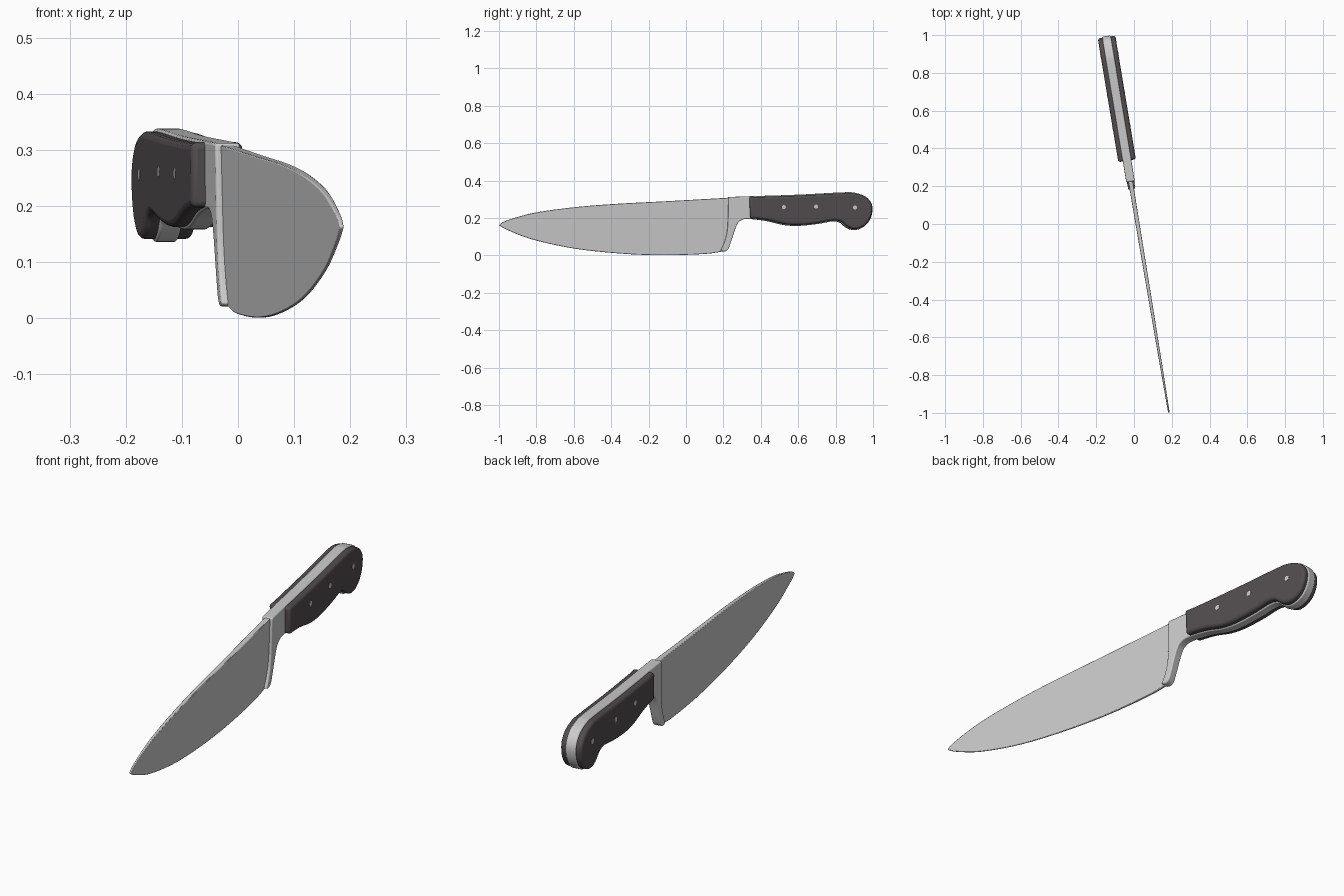
import bpy, bmesh, math
from mathutils import Vector

if "Cube" in bpy.data.objects:
    bpy.data.objects.remove(bpy.data.objects["Cube"])

ANGLE = math.atan(0.166)      # knife is turned slightly about z
OFFSET = 0.019


def place(ob):
    ob.rotation_euler.z = ANGLE
    ob.location.x = OFFSET


def outline(runs, steps=5):
    """Closed outline: each run is smooth, corners stay sharp between runs."""
    out = []
    for run in runs:
        p = [Vector((y / math.cos(ANGLE), z)) for y, z in run]
        q = [2 * p[0] - p[1]] + p + [2 * p[-1] - p[-2]]
        for i in range(len(p) - 1):
            a, b, c, d = q[i:i + 4]
            n = steps if len(p) > 2 else 1
            for k in range(n):
                t = k / n
                out.append(0.5 * (2 * b + (c - a) * t + (2 * a - 5 * b + 4 * c - d) * t * t
                                  + (3 * b - a - 3 * c + d) * t ** 3))
    return out


def inset(pts, dist):
    area = sum(a.x * b.y - b.x * a.y for a, b in zip(pts, pts[1:] + pts[:1]))
    s = 1 if area > 0 else -1
    res = []
    for i, p in enumerate(pts):
        t = (pts[(i + 1) % len(pts)] - pts[i - 1]).normalized()
        res.append(p + Vector((-t.y, t.x)) * dist * s)
    return res


def plate(name, pts, x0, x1, bevel, segs=3):
    """Solid between the surfaces x0(y, z) and x1(y, z) over an outline."""
    bm = bmesh.new()
    a = [bm.verts.new((x0(p.x, p.y), p.x, p.y)) for p in pts]
    b = [bm.verts.new((x1(p.x, p.y), p.x, p.y)) for p in pts]
    bm.faces.new(a)
    bm.faces.new(b[::-1])
    for i in range(len(pts)):
        j = (i + 1) % len(pts)
        bm.faces.new((a[j], a[i], b[i], b[j]))
    bmesh.ops.recalc_face_normals(bm, faces=bm.faces)
    me = bpy.data.meshes.new(name)
    bm.to_mesh(me)
    bm.free()
    ob = bpy.data.objects.new(name, me)
    bpy.context.collection.objects.link(ob)
    m = ob.modifiers.new("Bevel", 'BEVEL')
    m.width, m.segments = bevel, segs
    m.limit_method, m.angle_limit = 'ANGLE', math.radians(50)
    m.use_clamp_overlap = False
    bpy.context.view_layer.objects.active = ob
    ob.select_set(True)
    bpy.ops.object.shade_smooth_by_angle(angle=math.radians(35))
    ob.select_set(False)
    place(ob)
    return ob


# Blade: wedge, thickest at the spine by the heel
blade = outline([
    [(-0.998, 0.165), (-0.96, 0.186), (-0.82, 0.226), (-0.62, 0.255), (-0.4, 0.274),
     (-0.1, 0.29), (0.24, 0.309)],
    [(0.24, 0.309), (0.235, 0.13), (0.2, 0.022)],
    [(0.2, 0.022), (0.1, 0.008), (-0.12, 0.001), (-0.35, 0.01), (-0.6, 0.037),
     (-0.82, 0.085), (-0.95, 0.134), (-0.998, 0.16)],
    [(-0.998, 0.16), (-0.998, 0.165)]])
half = lambda y, z: 0.0049 + 0.0042 * y + 0.02 * z
plate("blade", blade, lambda y, z: -half(y, z), half, 0.0025, 2)

# Handle contours shared by the metal core and the scales
top = [(0.33, 0.316), (0.6, 0.325), (0.83, 0.337), (0.9, 0.335), (0.96, 0.313),
       (0.992, 0.27), (0.99, 0.215), (0.965, 0.168), (0.925, 0.141), (0.885, 0.137),
       (0.85, 0.153), (0.822, 0.176), (0.78, 0.182), (0.7, 0.168), (0.6, 0.158),
       (0.52, 0.163), (0.43, 0.184), (0.335, 0.195)]

# Bolster and full tang in one piece
core = outline([
    [(0.225, 0.312)] + top + [(0.295, 0.189), (0.268, 0.16), (0.235, 0.062),
                              (0.222, 0.032), (0.204, 0.021), (0.183, 0.025)],
    [(0.183, 0.025), (0.205, 0.075), (0.22, 0.15), (0.225, 0.312)]])
core_half = lambda y, z: 0.018 + 0.015 * z
plate("bolster_and_tang", core, lambda y, z: -core_half(y, z), core_half, 0.005)

# Handle scales, mirrored to both sides
dark = bpy.data.materials.new("dark_handle")
dark.diffuse_color = (0.085, 0.073, 0.077, 1)
dark.use_nodes = True
dark.node_tree.nodes["Principled BSDF"].inputs["Base Color"].default_value = dark.diffuse_color
scale_pts = inset(outline([top, [top[-1], top[0]]]), 0.005)
scale = plate("handle_scales", scale_pts, lambda y, z: 0.004, lambda y, z: 0.047, 0.012)
scale.data.materials.append(dark)
scale.modifiers.new("Mirror", 'MIRROR')

# Rivets through the handle
for i, (y, z) in enumerate([(0.515, 0.258), (0.688, 0.261), (0.896, 0.256)]):
    bpy.ops.mesh.primitive_cylinder_add(vertices=24, radius=0.011, depth=0.096)
    r = bpy.context.object
    r.name = f"rivet_{i + 1}"
    r.rotation_euler = (0, math.pi / 2, ANGLE)
    yl = y / math.cos(ANGLE)
    r.location = (OFFSET - yl * math.sin(ANGLE), y, z)
    bpy.ops.object.shade_smooth_by_angle(angle=math.radians(35))
